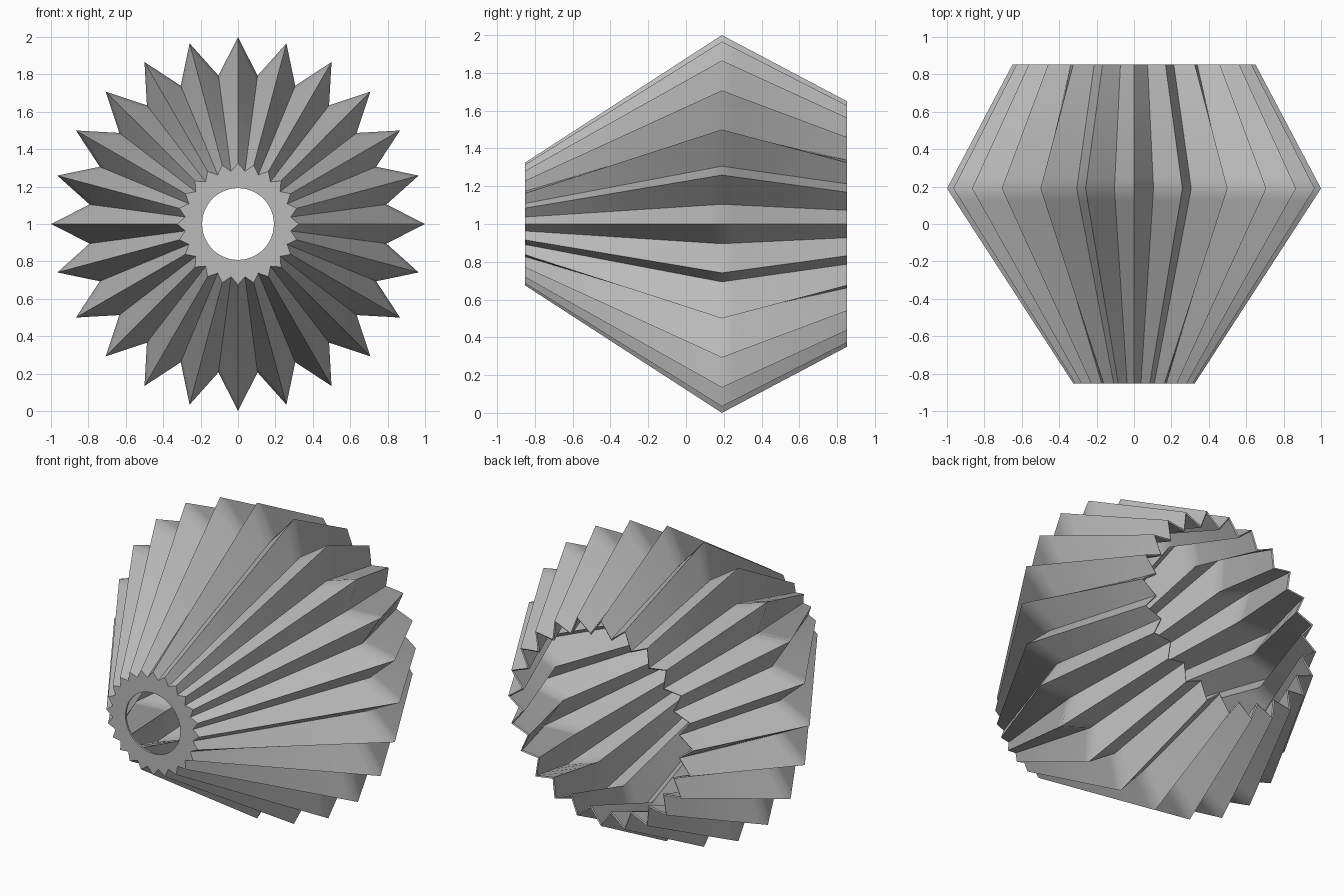
import bpy
import bmesh
from math import sin, cos, pi, radians

cube = bpy.data.objects.get("Cube")
if cube:
    bpy.data.objects.remove(cube, do_unlink=True)

PLEATS = 24
SIDES = PLEATS * 2

# Single grey paper colour
paper = bpy.data.materials.new("grey_paper")
paper.use_nodes = True
paper.diffuse_color = (0.5, 0.5, 0.5, 1)
bsdf = next(n for n in paper.node_tree.nodes if n.type == 'BSDF_PRINCIPLED')
bsdf.inputs["Base Color"].default_value = (0.5, 0.5, 0.5, 1)
bsdf.inputs["Roughness"].default_value = 0.8


def star_ring(bm, y, tip, valley):
    """Ring of alternating pleat tips and valleys around the y axis."""
    ring = []
    for i in range(SIDES):
        a = 2 * pi * i / SIDES
        r = valley if i % 2 else tip
        ring.append(bm.verts.new((r * cos(a), y, 1 + r * sin(a))))
    return ring


def mix(a, b, t):
    return [p + (q - p) * t for p, q in zip(a, b)]


# Key sections: (y, tip radius, valley radius)
hole = (-0.852, 0.192, 0.192)
front = (-0.852, 0.325, 0.284)
ridge = (0.19, 1.0, 0.8)
back = (0.852, 0.65, 0.556)

sections = [hole, front]
sections += [mix(front, ridge, t) for t in (0.25, 0.5, 0.75, 0.94, 1)]
sections += [mix(ridge, back, t) for t in (0.09, 0.4, 0.7, 1)]

# Pleated shade with its flat front collar
bm = bmesh.new()
rings = [star_ring(bm, *s) for s in sections]
for a, b in zip(rings, rings[1:]):
    for i in range(SIDES):
        j = (i + 1) % SIDES
        bm.faces.new((a[i], a[j], b[j], b[i]))
bm.normal_update()
# Make the walls face away from the axis
probe = bm.faces[:][SIDES * 3]
c = probe.calc_center_median()
if probe.normal.x * c.x + probe.normal.z * (c.z - 1) < 0:
    bmesh.ops.reverse_faces(bm, faces=bm.faces[:])

mesh = bpy.data.meshes.new("pleated_shade")
bm.to_mesh(mesh)
bm.free()
mesh.materials.append(paper)
shade = bpy.data.objects.new("pleated_shade", mesh)
bpy.context.collection.objects.link(shade)

# Thin paper wall, then crisp folds with a soft ridge
bpy.ops.object.select_all(action='DESELECT')
shade.select_set(True)
bpy.context.view_layer.objects.active = shade
solid = shade.modifiers.new("wall", 'SOLIDIFY')
solid.thickness = 0.012
solid.offset = -1
bpy.ops.object.modifier_apply(modifier=solid.name)
bpy.ops.object.shade_smooth_by_angle(angle=radians(35))
